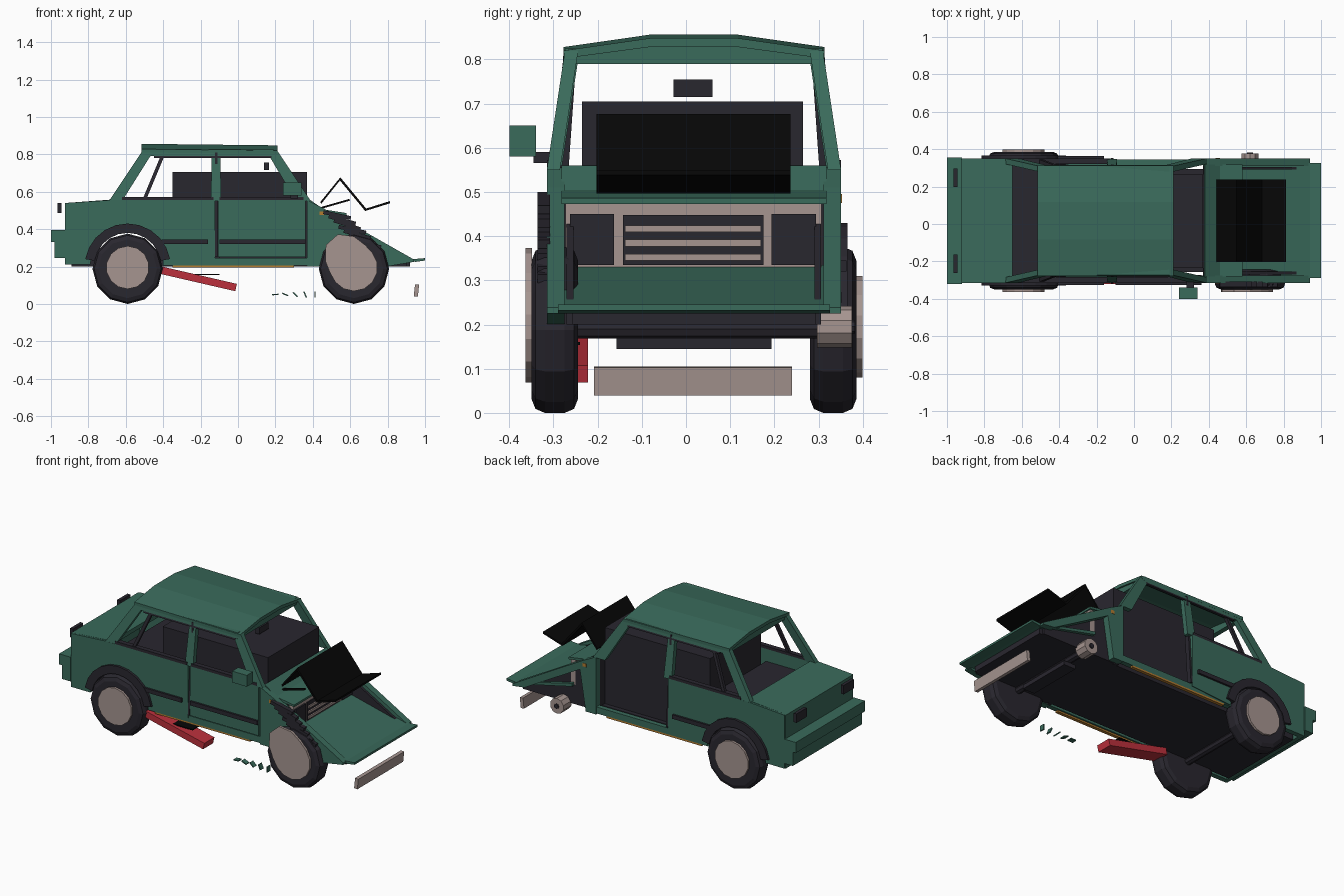
import bpy, bmesh, math, random
from mathutils import Vector, Matrix

if "Cube" in bpy.data.objects:
    bpy.data.objects.remove(bpy.data.objects["Cube"])

random.seed(3)
C = 0.018  # centre line of the body in y


def material(name, rgb):
    m = bpy.data.materials.new(name)
    m.diffuse_color = (*rgb, 1)
    m.use_nodes = True
    m.node_tree.nodes["Principled BSDF"].inputs["Base Color"].default_value = m.diffuse_color
    return m


GREEN = material("green_paint", (0.042, 0.145, 0.105))
DARK = material("dark_trim", (0.022, 0.02, 0.028))
BLACK = material("soot", (0.002, 0.002, 0.002))
METAL = material("dull_metal", (0.38, 0.3, 0.28))
RED = material("red_paint", (0.5, 0.03, 0.045))
ORANGE = material("orange", (0.45, 0.2, 0.03))


def finish(name, bm, mat):
    bmesh.ops.recalc_face_normals(bm, faces=bm.faces)
    me = bpy.data.meshes.new(name)
    bm.to_mesh(me)
    bm.free()
    me.materials.append(mat)
    ob = bpy.data.objects.new(name, me)
    bpy.context.collection.objects.link(ob)
    return ob


def loft(name, a, b, mat):
    bm = bmesh.new()
    va, vb = [bm.verts.new(p) for p in a], [bm.verts.new(p) for p in b]
    bm.faces.new(va)
    bm.faces.new(vb[::-1])
    n = len(va)
    for i in range(n):
        bm.faces.new((va[i], va[(i + 1) % n], vb[(i + 1) % n], vb[i]))
    return finish(name, bm, mat)


def prism(name, pts, y0, y1, mat):
    return loft(name, [(x, y0, z) for x, z in pts], [(x, y1, z) for x, z in pts], mat)


def half_width(z):
    return 0.333 - 0.041 * min(1, max(0, (z - 0.57) / 0.25))


def panel(name, pts, s, mat, out=0.0, t=0.03):
    """Side panel that follows the lean of the body side; s is -1 or 1."""
    return loft(name, [(x, C + s * (half_width(z) + out), z) for x, z in pts],
                [(x, C + s * (half_width(z) + out - t), z) for x, z in pts], mat)


def box(name, x, y, z, mat, tilt=0):
    c = Vector((sum(x) / 2, sum(y) / 2, sum(z) / 2))
    bm = bmesh.new()
    bmesh.ops.create_cube(bm, size=1)
    bmesh.ops.scale(bm, vec=(x[1] - x[0], y[1] - y[0], z[1] - z[0]), verts=bm.verts)
    bmesh.ops.transform(bm, matrix=Matrix.Translation(c) @ Matrix.Rotation(math.radians(tilt), 4, 'Y'),
                        verts=bm.verts)
    return finish(name, bm, mat)


def disc(name, c, r, width, mat, sides=12, bevel=0):
    bm = bmesh.new()
    bmesh.ops.create_cone(bm, cap_ends=True, segments=sides, radius1=r, radius2=r, depth=width,
                          matrix=Matrix.Translation(c) @ Matrix.Rotation(math.pi / 2, 4, 'X'))
    if bevel:
        rims = [e for e in bm.edges if abs(e.verts[0].co.y - e.verts[1].co.y) < 1e-5]
        bmesh.ops.bevel(bm, geom=rims, offset=bevel, segments=2, profile=0.5, affect='EDGES')
    return finish(name, bm, mat)


def arc(cx, cz, r, a0, a1, n=10):
    return [(cx + r * math.cos(math.radians(a0 + (a1 - a0) * i / n)),
             cz + r * math.sin(math.radians(a0 + (a1 - a0) * i / n))) for i in range(n + 1)]


RX, FX = -0.59, 0.62  # axle positions

# body sides, pillars, arches and trim
for s, tag in ((-1, "right"), (1, "left")):
    panel("rear_side_" + tag, [(-0.92, 0.21)] + arc(RX, 0.21, 0.2, 180, 0)
          + [(-0.122, 0.23), (-0.122, 0.555), (-0.69, 0.555), (-0.92, 0.54)], s, GREEN)
    # the left fender is torn open down to a strip, the right one keeps its arch
    cut = arc(FX + 0.01, 0.2, 0.165, 180, 0) if s < 0 else [(0.44, 0.2), (0.48, 0.45), (0.86, 0.235)]
    panel("front_fender_" + tag, [(0.37, 0.2)] + cut
          + [(0.94, 0.225), (0.94, 0.238), (0.46, 0.51), (0.37, 0.555)], s, GREEN, 0, 0.04)
    panel("wheel_liner_" + tag, [(0.4, 0.2), (0.9, 0.2), (0.9, 0.24), (0.46, 0.49)], s, DARK, -0.045, 0.015)
    panel("arch_flare_" + tag, arc(RX, 0.2, 0.23, 10, 170) + arc(RX, 0.2, 0.18, 170, 10), s, DARK, 0.015, 0.06)
    panel("a_pillar_" + tag, [(0.31, 0.55), (0.39, 0.55), (0.21, 0.82), (0.15, 0.82)], s, GREEN)
    panel("b_pillar_" + tag, [(-0.145, 0.55), (-0.09, 0.55), (-0.095, 0.82), (-0.14, 0.82)], s, GREEN, -0.003)
    panel("b_pillar_trim_" + tag, [(-0.122, 0.25), (-0.11, 0.25), (-0.11, 0.81), (-0.122, 0.81)], s, DARK, 0.002)
    panel("c_pillar_" + tag, [(-0.69, 0.55), (-0.62, 0.55), (-0.45, 0.82), (-0.51, 0.82)], s, GREEN)
    panel("window_bar_" + tag, [(-0.51, 0.56), (-0.49, 0.56), (-0.39, 0.8), (-0.41, 0.8)], s, DARK, -0.005, 0.02)
    panel("roof_rail_" + tag, [(-0.5, 0.79), (0.19, 0.79), (0.19, 0.825), (-0.5, 0.825)], s, GREEN)
    panel("window_top_trim_" + tag, [(-0.45, 0.78), (0.18, 0.78), (0.18, 0.79), (-0.45, 0.79)], s, DARK, 0, 0.015)
    panel("rear_belt_trim_" + tag, [(-0.62, 0.555), (-0.13, 0.555), (-0.13, 0.572), (-0.62, 0.572)], s, DARK)
    panel("rear_rub_strip_" + tag, [(-0.41, 0.32), (-0.16, 0.32), (-0.16, 0.345), (-0.41, 0.345)], s, DARK, 0.012, 0.02)
    panel("sill_" + tag, [(-0.4, 0.205), (0.4, 0.205), (0.4, 0.245), (-0.4, 0.245)], s, GREEN, -0.005)
    panel("sill_stripe_" + tag, [(-0.35, 0.195), (0.3, 0.195), (0.3, 0.206), (-0.35, 0.206)], s, ORANGE, -0.005, 0.02)
    panel("indicator_" + tag, [(0.435, 0.475), (0.46, 0.475), (0.46, 0.495), (0.435, 0.495)], s, ORANGE, 0.002, 0.02)
    # tail lamp on the rear face
    box("tail_lamp_" + tag, (-0.965, -0.945), sorted((C + s * 0.18, C + s * 0.28)), (0.485, 0.54), DARK)

# front door remains on the right side only
panel("front_door", [(-0.108, 0.25), (0.362, 0.25), (0.362, 0.555), (-0.108, 0.555)], -1, GREEN)
panel("door_lining", [(-0.1, 0.23), (0.36, 0.23), (0.36, 0.56), (-0.1, 0.56)], -1, DARK, -0.031, 0.01)
panel("door_belt_trim", [(-0.1, 0.555), (0.35, 0.555), (0.35, 0.572), (-0.1, 0.572)], -1, DARK)
panel("door_rub_strip", [(-0.1, 0.32), (0.36, 0.32), (0.36, 0.345), (-0.1, 0.345)], -1, DARK, 0.012, 0.02)
box("mirror_arm", (0.28, 0.32), (-0.345, -0.3), (0.565, 0.59), DARK)
box("side_mirror", (0.24, 0.34), (-0.4, -0.34), (0.58, 0.65), GREEN)

# roof shell
roof = [(-0.295, 0.81), (-0.295, 0.828), (-0.1, 0.856), (0.1, 0.856), (0.295, 0.828), (0.295, 0.81),
        (0.1, 0.836), (-0.1, 0.836)]
loft("roof", [(-0.515, C + y, z) for y, z in roof], [(0.21, C + y, z - 0.008) for y, z in roof], GREEN)
header = [(-0.28, 0.79), (0.28, 0.79), (0.28, 0.815), (0.1, 0.838), (-0.1, 0.838), (-0.28, 0.815)]
for x in (-0.5, 0.17):
    loft("roof_header", [(x, C + y, z) for y, z in header], [(x + 0.03, C + y, z) for y, z in header], GREEN)

# tail
prism("boot_lid", [(-0.92, 0.515), (-0.65, 0.535), (-0.65, 0.56), (-0.92, 0.54)], C - 0.32, C + 0.32, GREEN)
box("rear_panel", (-0.925, -0.9), (C - 0.33, C + 0.33), (0.21, 0.54), GREEN)
box("rear_bumper_upper", (-1.0, -0.92), (C - 0.338, C + 0.338), (0.33, 0.395), GREEN)
box("rear_bumper_lower", (-0.98, -0.92), (C - 0.338, C + 0.338), (0.245, 0.33), GREEN)

# floor and running gear
box("floor", (-0.89, 0.92), (C - 0.275, C + 0.275), (0.2, 0.235), DARK)
box("front_crossmember", (0.58, 0.66), (C - 0.175, C + 0.175), (0.145, 0.17), DARK)
for x, tag in ((RX, "rear"), (FX, "front")):
    disc(tag + "_axle", (x, C, 0.19), 0.022, 0.6, DARK, 8)
for x, s, tag in ((RX, -1, "rear_right"), (RX, 1, "rear_left"), (FX, -1, "front_right")):
    disc("tyre_" + tag, (x, C + s * 0.315, 0.188), 0.188, 0.105, DARK, 12, 0.03)
    cap = disc("hubcap_" + tag, (x, C + s * 0.374, 0.195), 0.115, 0.014, METAL, 14)
    if tag == "front_right":  # bent cap, pulled out at its upper rim
        for v in cap.data.vertices:
            d = v.co - Vector((x, v.co.y, 0.195))
            v.co += d * (0.1 + 0.65 * max(0, d.normalized().dot(Vector((-0.58, 0, 0.81)))) ** 3)
disc("bare_hub", (FX, C + 0.318, 0.195), 0.047, 0.08, METAL, 10)
disc("bare_hub_stub", (FX, C + 0.355, 0.195), 0.015, 0.02, DARK, 8)

# cabin
box("cabin_block", (-0.35, 0.37), (-0.235, 0.265), (0.22, 0.705), DARK)
box("rear_shelf", (-0.67, -0.35), (C - 0.3, C + 0.3), (0.46, 0.48), DARK)
box("inside_mirror", (0.14, 0.165), (-0.028, 0.06), (0.715, 0.755), DARK)

# crushed nose
box("firewall", (0.37, 0.39), (C - 0.3, C + 0.3), (0.2, 0.54), DARK)
prism("cowl", [(0.37, 0.53), (0.45, 0.49), (0.58, 0.473), (0.58, 0.486), (0.46, 0.505), (0.38, 0.56)],
      C - 0.3, C + 0.3, GREEN)
prism("crushed_front_panel", [(0.55, 0.315), (0.95, 0.225), (1.0, 0.232), (1.0, 0.245), (0.94, 0.24), (0.55, 0.335)],
      C - 0.308, C + 0.308, GREEN)
box("grille", (0.54, 0.57), (-0.273, 0.307), (0.32, 0.475), METAL)
box("grille_recess", (0.565, 0.574), (-0.143, 0.175), (0.335, 0.448), DARK)
for i in range(3):
    box("grille_bar", (0.57, 0.582), (-0.138, 0.17), (0.345 + i * 0.032, 0.36 + i * 0.032), METAL)
for y in (-0.263, 0.194):
    box("headlamp", (0.56, 0.58), (y, y + 0.1), (0.335, 0.45), DARK)

# folded bonnet, extruded from its bent profile
prism("folded_bonnet", [(0.445, 0.535), (0.545, 0.66), (0.68, 0.497), (0.812, 0.538), (0.812, 0.55),
                        (0.685, 0.51), (0.547, 0.677), (0.44, 0.545)], -0.203, 0.237, BLACK)
box("bonnet_hinge", (0.44, 0.6), (-0.203, -0.19), (0.53, 0.54), BLACK, -16)

# torn strips on the right fender
for i in range(7):
    x, z = 0.53 + i * 0.027, 0.475 - i * 0.026
    box("torn_strip", (x - 0.075, x + 0.075), (-0.336, -0.308), (z - 0.01, z + 0.01), DARK, 12 + 3 * (i % 3))

# loose debris
box("hanging_red_panel", (-0.425, -0.005), (-0.32, -0.222), (0.115, 0.155), RED, 13)
box("red_panel_strap", (-0.25, -0.1), (-0.3, -0.24), (0.154, 0.16), BLACK)
box("fallen_bumper", (0.943, 0.965), (-0.208, 0.24), (0.04, 0.104), METAL, 6)
for i in range(5):
    x = 0.2 + i * 0.053
    box("paint_shard", (x - 0.017, x + 0.017), (-0.305, -0.275), (0.047, 0.054), GREEN, i * 22 + random.uniform(-6, 6))
